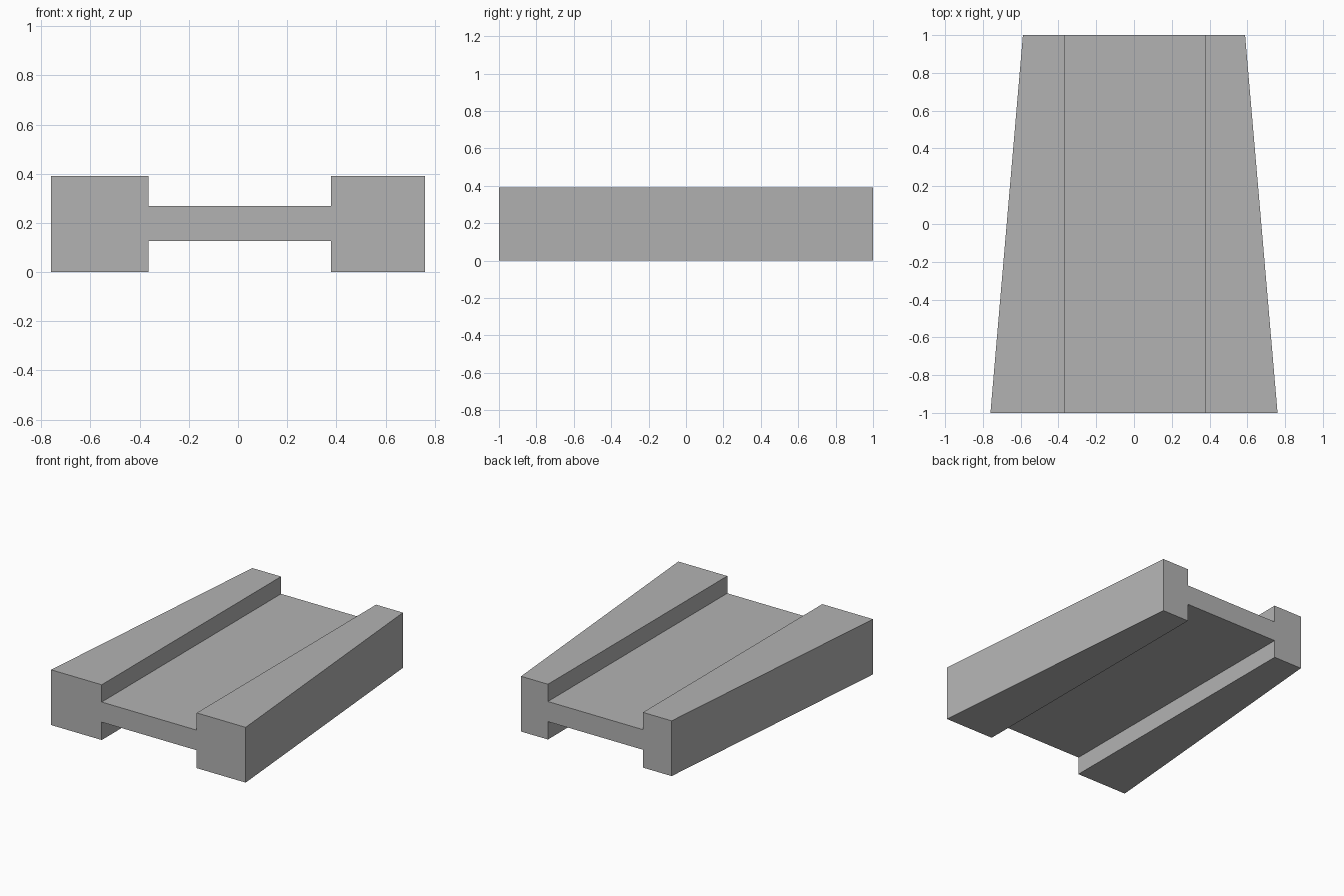
import bpy
import bmesh

if "Cube" in bpy.data.objects:
    bpy.data.objects.remove(bpy.data.objects["Cube"], do_unlink=True)

grey = bpy.data.materials.new("plain grey")
grey.use_nodes = True
colour = (0.45, 0.45, 0.45, 1)
grey.diffuse_color = colour
grey.node_tree.nodes["Principled BSDF"].inputs["Base Color"].default_value = colour

HEIGHT, WEB_LOW, WEB_HIGH = 0.39, 0.126, 0.268
IN_LEFT, IN_RIGHT = 0.378, -0.364


def section(half_width):
    """H-shaped outline, walked counterclockwise as seen from the front."""
    return [(-half_width, 0), (IN_RIGHT, 0), (IN_RIGHT, WEB_LOW),
            (IN_LEFT, WEB_LOW), (IN_LEFT, 0), (half_width, 0),
            (half_width, HEIGHT), (IN_LEFT, HEIGHT), (IN_LEFT, WEB_HIGH),
            (IN_RIGHT, WEB_HIGH), (IN_RIGHT, HEIGHT), (-half_width, HEIGHT)]


# Tapered beam: wide front section joined to a narrower back section
bm = bmesh.new()
front = [bm.verts.new((x, -1, z)) for x, z in section(0.76)]
back = [bm.verts.new((x, 1, z)) for x, z in section(0.588)]
bm.faces.new(front)
bm.faces.new(back[::-1])
for i in range(len(front)):
    j = (i + 1) % len(front)
    bm.faces.new((front[j], front[i], back[i], back[j]))
bmesh.ops.recalc_face_normals(bm, faces=bm.faces)

mesh = bpy.data.meshes.new("tapered_beam")
bm.to_mesh(mesh)
bm.free()
mesh.materials.append(grey)
beam = bpy.data.objects.new("tapered_beam", mesh)
bpy.context.collection.objects.link(beam)
